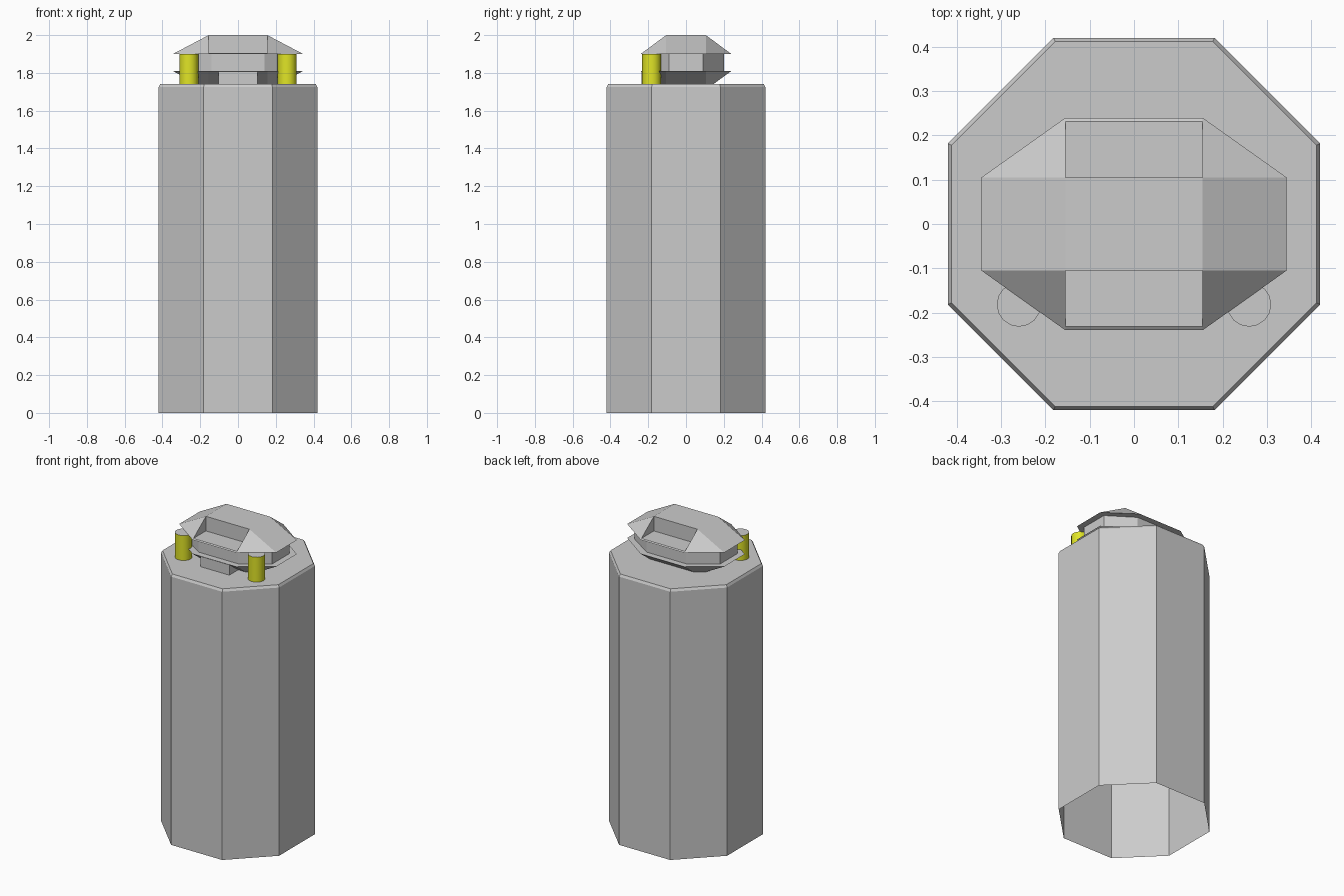
import bpy, bmesh

if "Cube" in bpy.data.objects:
    bpy.data.objects.remove(bpy.data.objects["Cube"])

yellow = bpy.data.materials.new("yellow")
yellow.diffuse_color = (0.75, 0.78, 0.02, 1)
yellow.use_nodes = True
yellow.node_tree.nodes["Principled BSDF"].inputs["Base Color"].default_value = yellow.diffuse_color


def finish(name, bm):
    bmesh.ops.recalc_face_normals(bm, faces=bm.faces)
    me = bpy.data.meshes.new(name)
    bm.to_mesh(me)
    bm.free()
    ob = bpy.data.objects.new(name, me)
    bpy.context.collection.objects.link(ob)
    return ob


def octagon(hx, hy, cx, cy):
    return [(cx, -hy), (hx, -cy), (hx, cy), (cx, hy),
            (-cx, hy), (-hx, cy), (-hx, -cy), (-cx, -hy)]


def loft(name, rings, bottom=True, top=True):
    """Stack of octagon outlines: (z, hx, hy, cx, cy)."""
    bm = bmesh.new()
    loops = [[bm.verts.new((x, y, z)) for x, y in octagon(*o)] for z, *o in rings]
    for a, b in zip(loops, loops[1:]):
        for i in range(8):
            j = (i + 1) % 8
            bm.faces.new((a[i], a[j], b[j], b[i]))
    if bottom:
        bm.faces.new(loops[0][::-1])
    if top:
        bm.faces.new(loops[-1])
    bmesh.ops.remove_doubles(bm, verts=bm.verts, dist=1e-5)
    return finish(name, bm)


def hull(name, pts):
    bm = bmesh.new()
    for p in pts:
        bm.verts.new(p)
    bmesh.ops.convex_hull(bm, input=bm.verts[:])
    bmesh.ops.dissolve_limit(bm, angle_limit=0.01, verts=bm.verts[:], edges=bm.edges[:])
    return finish(name, bm)


def extrude_x(name, profile, half):
    bm = bmesh.new()
    f = bm.faces.new([bm.verts.new((-half, y, z)) for y, z in profile])
    g = bmesh.ops.extrude_face_region(bm, geom=[f])["geom"]
    bmesh.ops.translate(bm, vec=(2 * half, 0, 0),
                        verts=[v for v in g if isinstance(v, bmesh.types.BMVert)])
    return finish(name, bm)


# Octagonal body, open at the bottom, with a bevelled top rim
loft("body", [(0, .42, .42, .182, .182), (1.725, .42, .42, .182, .182),
              (1.74, .412, .412, .178, .178)], bottom=False)

# Head underside: inverted taper sinking into the body top
loft("head_base", [(1.715, .165, .11, .155, .105), (1.81, .345, .24, .155, .105)])

# Recessed band between the two brims
loft("head_band", [(1.81, .305, .2, .14, .09), (1.90, .305, .2, .14, .09)])

# Roof centre with cut pockets front and back
half = [(.24, 1.90), (.232, 1.906), (.105, 1.906), (.105, 2.0)]
extrude_x("roof_centre", half + [(-y, z) for y, z in reversed(half)], .155)

# Sloping roof wings, and bollards at the front corners
for s, side in ((-1, "left"), (1, "right")):
    pts = []
    for t in (-1, 1):
        pts += [(s * .155, t * .24, 1.90), (s * .345, t * .105, 1.90),
                (s * .155, t * .105, 2.0)]
    hull("roof_wing_" + side, pts)

    bpy.ops.mesh.primitive_cylinder_add(vertices=16, radius=.05, depth=.16,
                                        location=(s * .26, -.182, 1.82))
    post = bpy.context.object
    post.name = "post_" + side
    post.data.materials.append(yellow)
    post.data.materials.append(None)
    for p in post.data.polygons:
        if abs(p.normal.z) > .5:
            p.material_index = 1
    bpy.ops.object.shade_smooth_by_angle()

# Small block under the front brim
extrude_x("front_block", [(-.235, 1.74), (-.09, 1.74), (-.09, 1.81), (-.235, 1.81)], .103)
